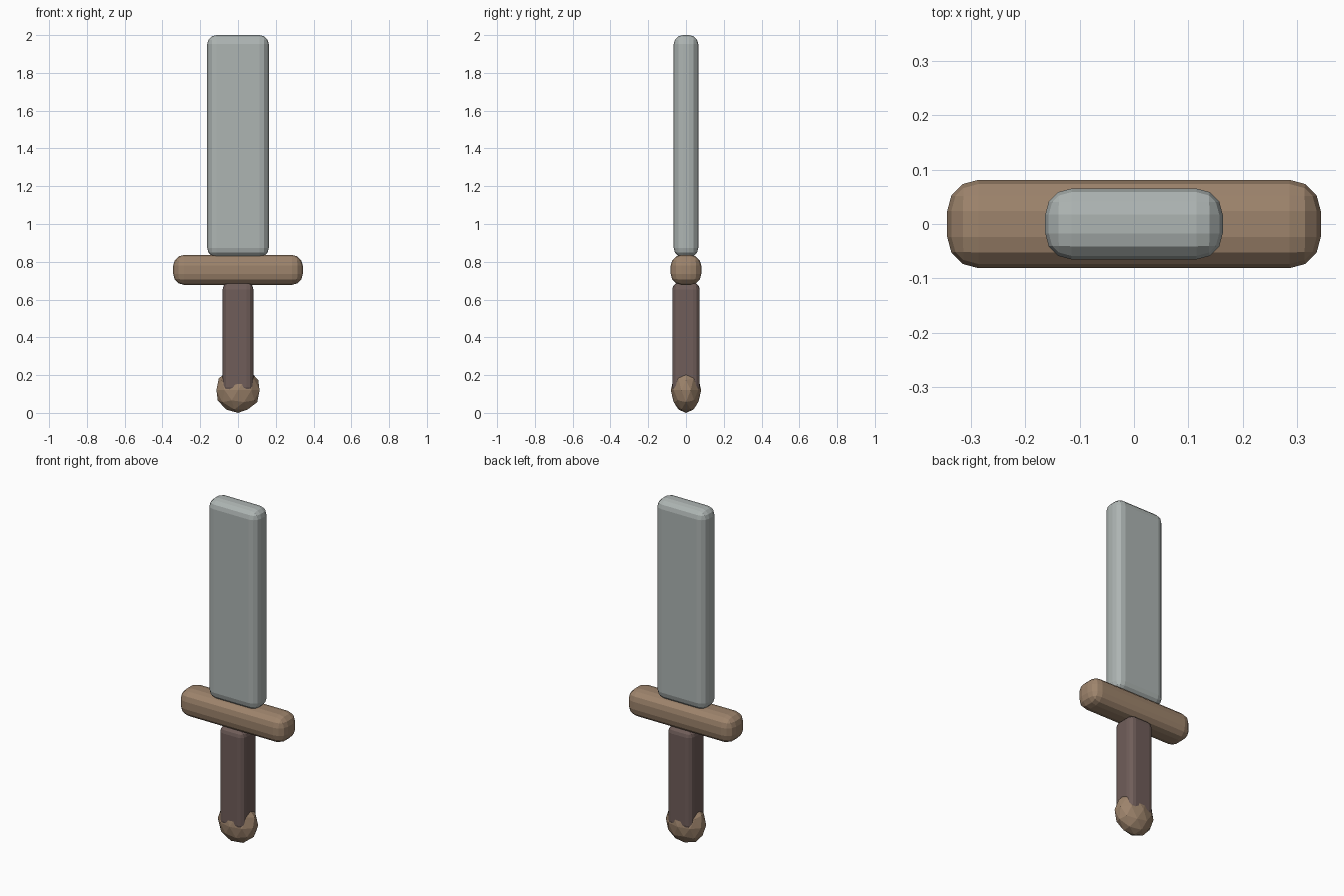
import bpy

if "Cube" in bpy.data.objects:
    bpy.data.objects.remove(bpy.data.objects["Cube"])


def material(name, rgb):
    mat = bpy.data.materials.new(name)
    mat.diffuse_color = (*rgb, 1)
    mat.use_nodes = True
    mat.node_tree.nodes["Principled BSDF"].inputs["Base Color"].default_value = mat.diffuse_color
    return mat


def rounded_box(name, size_x, size_y, z0, z1, bevel, mat):
    bpy.ops.mesh.primitive_cube_add(size=1, location=(0, 0, (z0 + z1) / 2))
    ob = bpy.context.object
    ob.name = name
    ob.scale = (size_x, size_y, z1 - z0)
    bpy.ops.object.transform_apply(location=False, rotation=False, scale=True)
    mod = ob.modifiers.new("rounded_edges", "BEVEL")
    mod.width = bevel
    mod.segments = 3
    ob.data.materials.append(mat)
    return ob


steel = material("steel", (0.42, 0.46, 0.45))
wood = material("wood", (0.34, 0.23, 0.15))
leather = material("leather", (0.16, 0.11, 0.10))

# Blade, crossguard and grip
rounded_box("blade", 0.326, 0.13, 0.825, 2.0, 0.048, steel)
rounded_box("crossguard", 0.686, 0.162, 0.678, 0.836, 0.057, wood)
rounded_box("grip", 0.163, 0.145, 0.10, 0.69, 0.036, leather)

# Faceted pommel, flattened front to back
bpy.ops.mesh.primitive_ico_sphere_add(subdivisions=2, radius=1, location=(0, 0, 0.12))
pommel = bpy.context.object
pommel.name = "pommel"
pommel.scale = (0.12, 0.08, 0.12)
bpy.ops.object.transform_apply(location=False, rotation=False, scale=True)
pommel.data.materials.append(wood)
